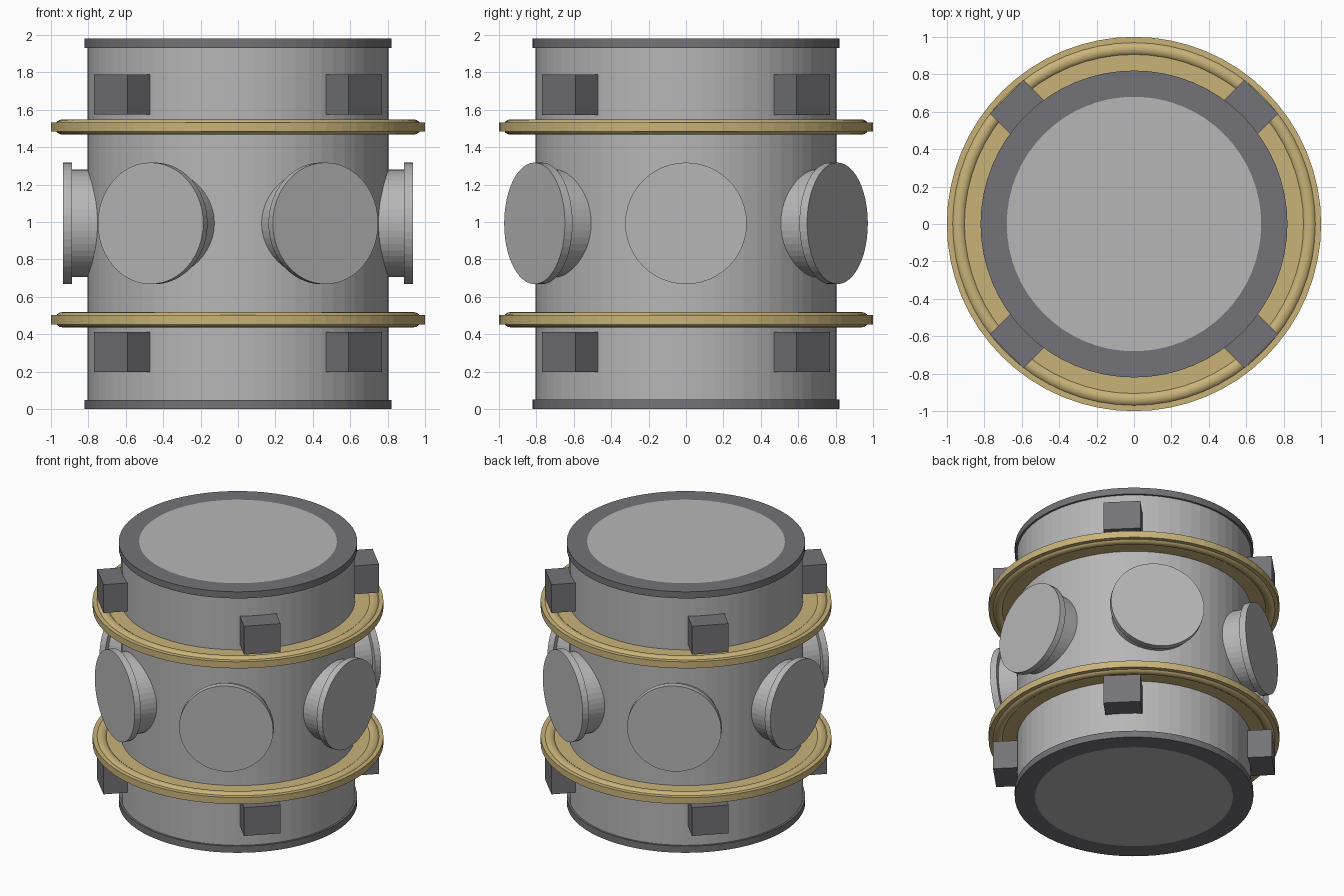
import bpy, bmesh
from math import pi, sin, cos, radians
from mathutils import Matrix

if "Cube" in bpy.data.objects:
    bpy.data.objects.remove(bpy.data.objects["Cube"])


def material(name, rgb):
    m = bpy.data.materials.new(name)
    m.use_nodes = True
    m.diffuse_color = (*rgb, 1)
    m.node_tree.nodes["Principled BSDF"].inputs["Base Color"].default_value = (*rgb, 1)
    return m


hull_grey = material("hull grey", (0.47, 0.47, 0.47))
dark_grey = material("dark grey", (0.175, 0.175, 0.19))
gold = material("gold", (0.58, 0.45, 0.19))


def finish(name, bm, mat, matrix=Matrix(), smooth=False):
    bmesh.ops.recalc_face_normals(bm, faces=bm.faces)
    mesh = bpy.data.meshes.new(name)
    bm.to_mesh(mesh)
    bm.free()
    mesh.materials.append(mat)
    ob = bpy.data.objects.new(name, mesh)
    ob.matrix_world = matrix
    bpy.context.collection.objects.link(ob)
    if smooth:
        bpy.ops.object.select_all(action='DESELECT')
        bpy.context.view_layer.objects.active = ob
        ob.select_set(True)
        bpy.ops.object.shade_smooth_by_angle(angle=radians(30))
    return ob


def lathe(name, profile, mat, sides=64, closed=False, matrix=Matrix(), smooth=False):
    """Spin (radius, height) points around z; closed joins last point to first."""
    bm = bmesh.new()
    points = profile + profile[:1] if closed else profile
    verts = [bm.verts.new((r, 0, z)) for r, z in points]
    edges = [bm.edges.new(pair) for pair in zip(verts, verts[1:])]
    bmesh.ops.spin(bm, geom=verts + edges, axis=(0, 0, 1), cent=(0, 0, 0),
                   angle=2 * pi, steps=sides, use_duplicate=False)
    bmesh.ops.remove_doubles(bm, verts=bm.verts, dist=0.0005)
    return finish(name, bm, mat, matrix, smooth)


HEIGHT = 1.98
MIDDLE = HEIGHT / 2

# Main drum, its ends flush inside the rims
lathe("drum", [(0, 0), (0.68, 0), (0.68, 0.05), (0.805, 0.05), (0.805, HEIGHT - 0.05),
               (0.68, HEIGHT - 0.05), (0.68, HEIGHT), (0, HEIGHT)], hull_grey)

for level, side in (("lower", -1), ("upper", 1)):
    # End rim
    z = MIDDLE + side * (MIDDLE - 0.025)
    lathe(level + "_rim", [(0.68, z - 0.025), (0.82, z - 0.025),
                           (0.82, z + 0.025), (0.68, z + 0.025)], dark_grey, closed=True)

    # Flat gold collar with a round bead running through it
    z = MIDDLE + 0.003 + side * 0.515
    lathe(level + "_collar", [(0.79, z - 0.025), (1.0, z - 0.025),
                              (1.0, z + 0.025), (0.79, z + 0.025)], gold, closed=True)
    bead = [(0.9375 + 0.041 * cos(a * pi / 8), z + 0.041 * sin(a * pi / 8)) for a in range(16)]
    lathe(level + "_bead", bead, gold, closed=True, smooth=True)

    # Four diagonal blocks
    z = MIDDLE + 0.003 + side * 0.688
    for i in range(4):
        bm = bmesh.new()
        bmesh.ops.create_cube(bm, size=1, matrix=Matrix.Diagonal((0.212, 0.255, 0.215, 1)))
        turn = Matrix.Rotation(radians(45 + 90 * i), 4, 'Z')
        finish(f"{level}_block_{i + 1}", bm, dark_grey, turn @ Matrix.Translation((0.856, 0, z)))

# Six round ports, each a neck with a wider lid
port = [(0, 0.7), (0.288, 0.7), (0.288, 0.888), (0.325, 0.888), (0.325, 0.935), (0, 0.935)]
for i in range(6):
    place = (Matrix.Translation((0, 0, MIDDLE + 0.003)) @ Matrix.Rotation(i * pi / 3, 4, 'Z')
             @ Matrix.Rotation(pi / 2, 4, 'Y'))
    lathe(f"port_{i + 1}", port, hull_grey, sides=48, matrix=place)
